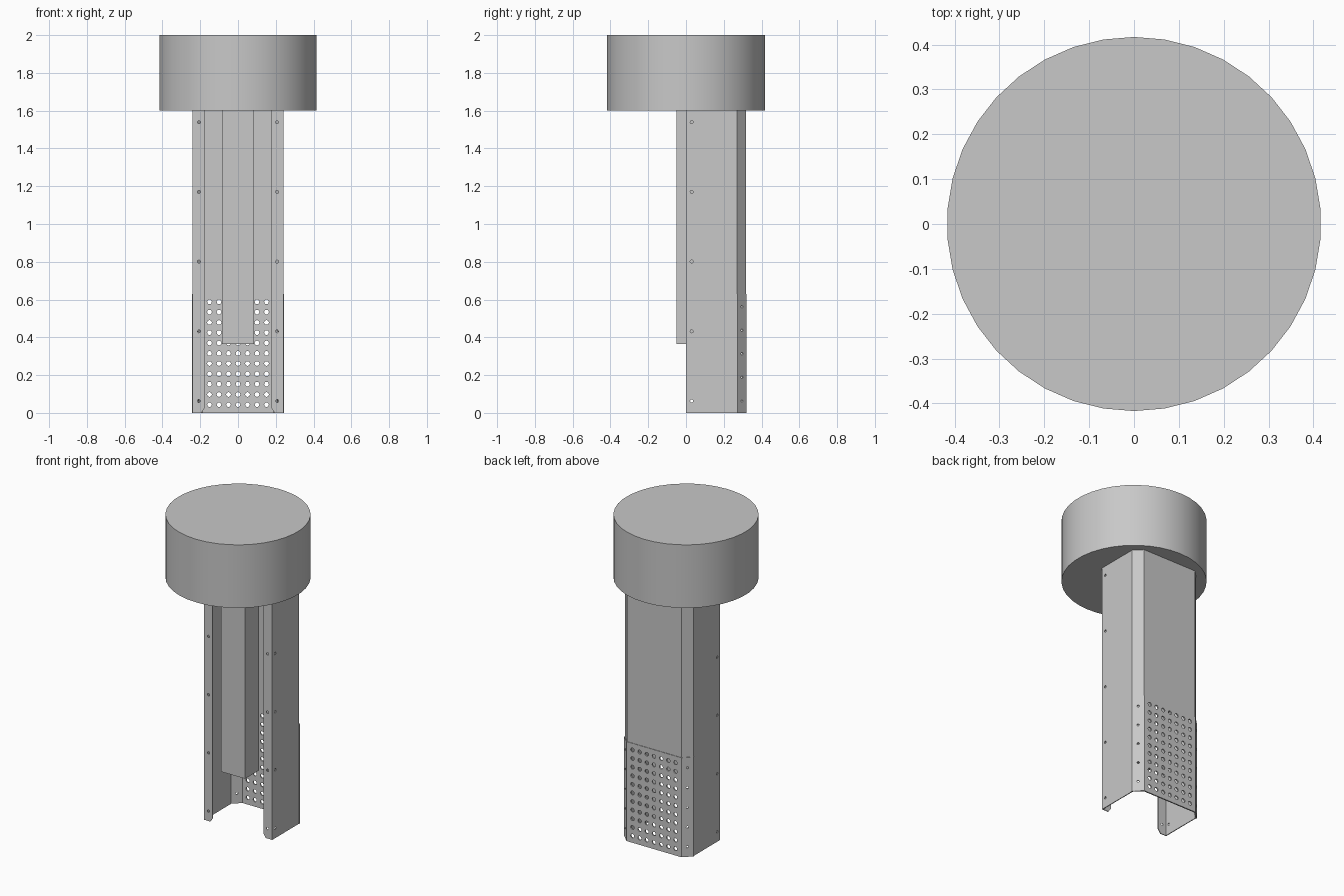
import bpy, bmesh, math
from mathutils import Matrix, Vector

cube = bpy.data.objects.get("Cube")
if cube:
    bpy.data.objects.remove(cube, do_unlink=True)

metal = bpy.data.materials.new("light grey metal")
metal.use_nodes = True
grey = (0.58, 0.58, 0.58, 1)
metal.diffuse_color = grey
metal.node_tree.nodes["Principled BSDF"].inputs["Base Color"].default_value = grey


def make(name, bm):
    mesh = bpy.data.meshes.new(name)
    bm.to_mesh(mesh)
    bm.free()
    mesh.materials.append(metal)
    ob = bpy.data.objects.new(name, mesh)
    bpy.context.collection.objects.link(ob)
    return ob


def select(ob):
    bpy.ops.object.select_all(action='DESELECT')
    ob.select_set(True)
    bpy.context.view_layer.objects.active = ob


def apply_mods(ob):
    select(ob)
    for mod in list(ob.modifiers):
        bpy.ops.object.modifier_apply(modifier=mod.name)


def box(name, lo, hi):
    bm = bmesh.new()
    lo, hi = Vector(lo), Vector(hi)
    bmesh.ops.create_cube(bm, size=1, matrix=Matrix.Translation((lo + hi) / 2)
                          @ Matrix.Diagonal((*(hi - lo), 1)))
    return make(name, bm)


def sheet(name, half, top, thick):
    """Folded sheet from half a profile of (x, y, bottom z), mirrored in x."""
    path = half + [(-x, y, z) for x, y, z in reversed(half)]
    bm = bmesh.new()
    low = [bm.verts.new(p) for p in path]
    high = [bm.verts.new((x, y, top)) for x, y, z in path]
    for i in range(len(path) - 1):
        bm.faces.new((low[i], low[i + 1], high[i + 1], high[i]))
    ob = make(name, bm)
    mod = ob.modifiers.new("thickness", 'SOLIDIFY')
    mod.thickness = thick
    mod.offset = -1
    mod.use_even_offset = True
    apply_mods(ob)
    return ob


def drill(ob, holes):
    """Cut round holes given as (centre, axis, radius)."""
    bm = bmesh.new()
    for centre, axis, r in holes:
        turn = Vector(axis).to_track_quat('Z', 'Y').to_matrix().to_4x4()
        bmesh.ops.create_cone(bm, cap_ends=True, segments=12, radius1=r, radius2=r,
                              depth=0.03, matrix=Matrix.Translation(centre) @ turn)
    cutter = make("hole_cutter", bm)
    cutter.hide_render = True
    mod = ob.modifiers.new("holes", 'BOOLEAN')
    mod.operation = 'DIFFERENCE'
    mod.solver = 'EXACT'
    mod.object = cutter
    apply_mods(ob)
    bpy.data.objects.remove(cutter, do_unlink=True)


# Round cap
bm = bmesh.new()
bmesh.ops.create_cone(bm, cap_ends=True, segments=38, radius1=0.417, radius2=0.417,
                      depth=0.4, matrix=Matrix.Translation((0, 0, 1.8))
                      @ Matrix.Rotation(math.pi / 2, 4, 'Z'))
# keep a vertex on the +y axis
spin = math.pi / 2 - math.atan2(bm.verts[:][0].co.y, bm.verts[:][0].co.x)
bmesh.ops.rotate(bm, verts=bm.verts, cent=(0, 0, 0), matrix=Matrix.Rotation(spin, 3, 'Z'))
cap = make("round_cap", bm)
select(cap)
bpy.ops.object.shade_smooth_by_angle(angle=math.radians(30))

# Inner column
box("inner_column", (-0.085, -0.05, 0.365), (0.085, 0.09, 1.6))

# Open-fronted channel with chamfered back corners and clipped lips
channel = sheet("channel_post", [(0.178, 0, 0.025), (0.195, 0, 0), (0.24, 0, 0),
                                 (0.24, 0.27, 0), (0.19, 0.318, 0)], 1.6, 0.005)

# Perforated plate wrapped round the lower back
plate = sheet("perforated_plate", [(0.243, 0.268, 0), (0.243, 0.272, 0),
                                   (0.192, 0.321, 0)], 0.63, 0.003)

# Ventilation grid and plate fixings pass through both sheets
shared = [((0.0503 * i, 0.318, 0.043 + 0.0545 * j), (0, 1, 0), 0.0125)
          for i in range(-3, 4) for j in range(11)]
edge = []
for s in (-1, 1):
    for k in range(5):
        shared.append(((s * 0.217, 0.296, 0.063 + 0.125 * k), (s, 1, 0), 0.007))
        z = 0.063 + 0.369 * k
        edge.append(((s * 0.207, 0, z), (0, 1, 0), 0.008))
        edge.append(((s * 0.24, 0.03, z), (1, 0, 0), 0.008))
drill(channel, shared + edge)
drill(plate, shared)
